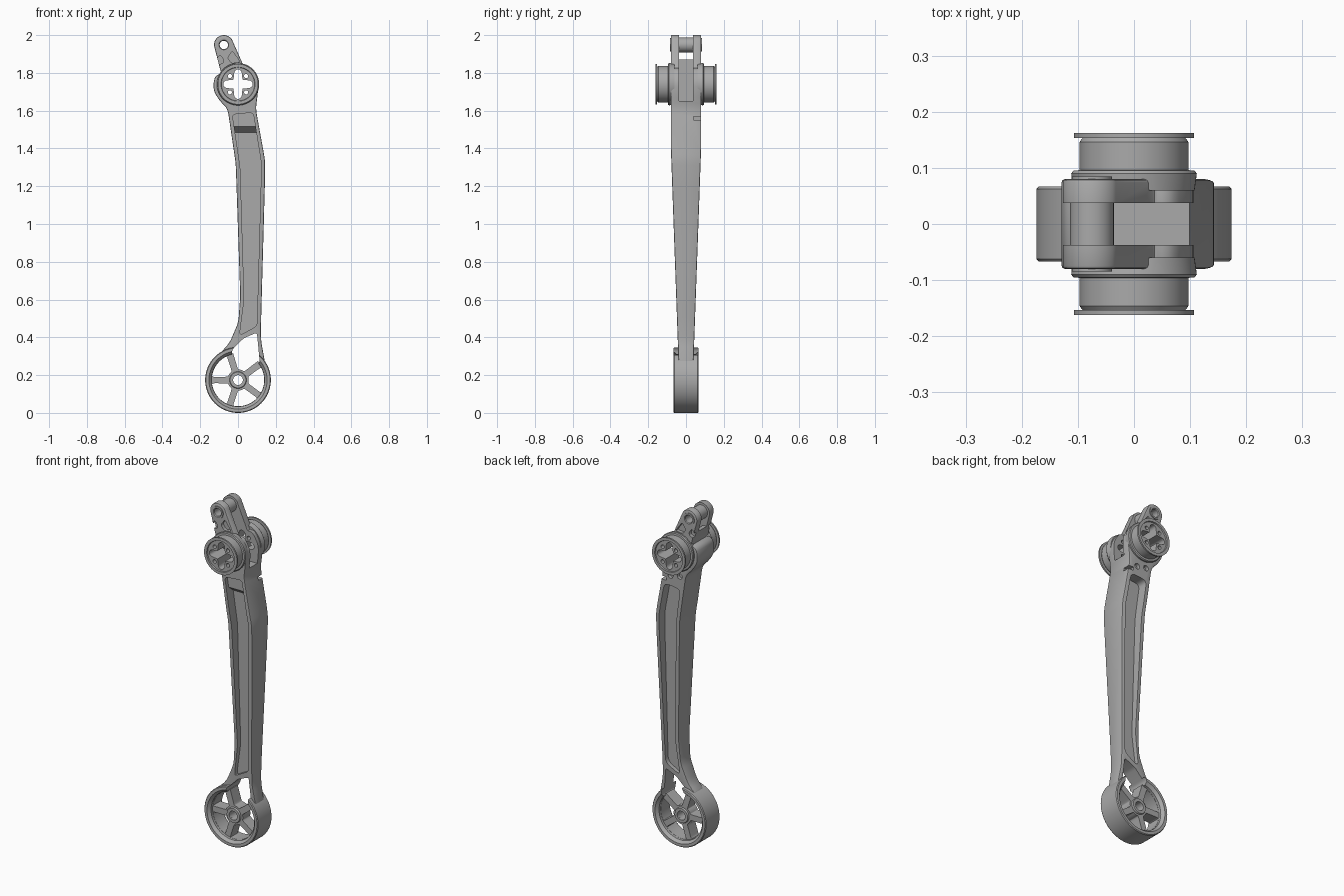
import bpy, bmesh, math
from mathutils import Vector

cube = bpy.data.objects.get("Cube")
if cube:
    bpy.data.objects.remove(cube, do_unlink=True)

metal = bpy.data.materials.new("grey_metal")
metal.use_nodes = True
metal.diffuse_color = (0.4, 0.4, 0.4, 1)
metal.node_tree.nodes["Principled BSDF"].inputs["Base Color"].default_value = (0.4, 0.4, 0.4, 1)

WHEEL = (0, 0.174)
DRUM = (0, 1.74)
EAR = (-0.075, 1.948)


def finish(name, bm):
    bmesh.ops.remove_doubles(bm, verts=bm.verts, dist=1e-5)
    bmesh.ops.recalc_face_normals(bm, faces=bm.faces)
    mesh = bpy.data.meshes.new(name)
    bm.to_mesh(mesh)
    bm.free()
    mesh.materials.append(metal)
    ob = bpy.data.objects.new(name, mesh)
    bpy.context.collection.objects.link(ob)
    return ob


def arc(centre, r, a0, a1, n):
    angles = [math.radians(a0 + (a1 - a0) * i / n) for i in range(n + 1)]
    return [(centre[0] + r * math.cos(a), centre[1] + r * math.sin(a)) for a in angles]


def rounded(points, d, n=4):
    # swap each corner for a short curve
    out = []
    pts = [Vector(p) for p in points]
    for i, p in enumerate(pts):
        a, b = pts[i - 1] - p, pts[(i + 1) % len(pts)] - p
        s = p + a.normalized() * min(d, a.length * 0.45)
        e = p + b.normalized() * min(d, b.length * 0.45)
        for k in range(n + 1):
            t = k / n
            out.append(s * (1 - t) ** 2 + p * 2 * t * (1 - t) + e * t * t)
    return out


def prism(name, outline, y0, y1, cuts=(), shape=None):
    # xz outline swept along y; shape(z, y) moves the y of each vertex
    bm = bmesh.new()
    face = bm.faces.new([bm.verts.new((x, y0, z)) for x, z in outline])
    swept = bmesh.ops.extrude_face_region(bm, geom=[face])["geom"]
    for v in swept:
        if isinstance(v, bmesh.types.BMVert):
            v.co.y = y1
    for z in cuts:
        bmesh.ops.bisect_plane(bm, geom=bm.verts[:] + bm.edges[:] + bm.faces[:],
                               plane_co=(0, 0, z), plane_no=(0, 0, 1))
    if shape:
        for v in bm.verts:
            v.co.y = shape(v.co.z, v.co.y)
    return finish(name, bm)


def lathe(name, centre, profile, n=64):
    # closed (radius, y) profile turned about the y axis
    bm = bmesh.new()
    rings = []
    for i in range(n):
        a = 2 * math.pi * i / n
        rings.append([bm.verts.new((centre[0] + r * math.cos(a), y, centre[1] + r * math.sin(a)))
                      for r, y in profile])
    for i in range(n):
        p, q = rings[i - 1], rings[i]
        for j in range(len(profile)):
            if profile[j - 1][0] + profile[j][0] > 0:
                bm.faces.new((p[j - 1], p[j], q[j], q[j - 1]))
    bmesh.ops.dissolve_degenerate(bm, edges=bm.edges, dist=1e-6)
    return finish(name, bm)


def rod(name, centre, r, y0, y1, n=32):
    return prism(name, arc(centre, r, 0, 360 - 360 / n, n - 1), y0, y1)


def box(x0, x1, y0, y1, z0, z1):
    return prism("cutter", [(x0, z0), (x1, z0), (x1, z1), (x0, z1)], y0, y1)


def apply(ob, mod):
    bpy.context.view_layer.objects.active = ob
    bpy.ops.object.modifier_apply(modifier=mod.name)


def cut(ob, cutters):
    for c in cutters:
        c.hide_render = True
        mod = ob.modifiers.new("cut", "BOOLEAN")
        mod.operation, mod.solver, mod.object = "DIFFERENCE", "EXACT", c
        apply(ob, mod)
        bpy.data.objects.remove(c, do_unlink=True)


def drum_holes():
    # rounded cross and four bolt holes
    cross = []
    for k in range(4):
        c, s = math.cos(k * math.pi / 2), math.sin(k * math.pi / 2)
        for x, z in [(0.024, 0.024)] + arc((0, 0.058), 0.02, 0, 180, 8):
            cross.append((x * c - z * s, DRUM[1] + x * s + z * c))
    holes = [prism("cutter", cross, -0.3, 0.3)]
    for a in range(45, 360, 90):
        holes.append(rod("cutter", arc(DRUM, 0.061, a, a, 1)[0], 0.011, -0.3, 0.3, 16))
    return holes


def opening():
    return prism("cutter", rounded([(0.1, 0.425), (0.03, 0.395), (-0.03, 0.335), (-0.035, 0.29),
                                    (0.0, 0.21), (0.06, 0.21), (0.115, 0.27)], 0.012), -0.3, 0.3)


# Arm with its forked head
def taper(z, y):
    return y * (1 - 0.47 * max(0, 1.4 - z) / 1.05)


left = [(-0.118, 1.79), (-0.13, 1.75), (-0.128, 1.7), (-0.095, 1.65), (-0.055, 1.61), (-0.012, 1.32),
        (0.012, 0.62), (0.002, 0.48), (-0.045, 0.37), (-0.1, 0.31)]
right = [(0.0, 0.25), (0.15, 0.23), (0.122, 0.38), (0.122, 0.48), (0.143, 1.24), (0.143, 1.34), (0.094, 1.61), (0.106, 1.7),
         (0.106, 1.76), (0.065, 1.83)]
arm = prism("arm", rounded(left + right, 0.03) + arc(EAR, 0.052, 35, 185, 16),
            -0.08, 0.08, [1.4], taper)
bevel = arm.modifiers.new("edge", "BEVEL")
bevel.width, bevel.segments, bevel.limit_method, bevel.angle_limit = 0.006, 2, "ANGLE", math.radians(60)
apply(arm, bevel)

pocket_sides = [(0.012, 1.3), (0.033, 0.6), (0.008, 0.41), (0.1, 0.46), (0.122, 1.25), (0.122, 1.33)]
front = rounded([(-0.03, 1.58)] + pocket_sides + [(0.08, 1.59)], 0.02)
back = rounded([(-0.018, 1.52)] + pocket_sides + [(0.085, 1.53)], 0.03)
cutters = [
    prism("cutter", front, -0.3, -0.022, [1.485, 1.515],
          lambda z, y: -0.058 if z > 1.5 and y > -0.1 else y),
    prism("cutter", back, 0.022, 0.3),
    box(-0.085, 0.3, -0.037, 0.037, 1.65, 2.1),
    box(-0.3, 0.3, -0.037, 0.037, 1.87, 2.1),
    box(0.07, 0.3, 0.04, 0.2, 1.55, 1.57),
    rod("cutter", WHEEL, 0.15, -0.3, 0.3, 64),
    rod("cutter", EAR, 0.022, -0.3, 0.3),
    rod("cutter", (-0.015, 1.595), 0.016, 0.06, 0.3, 24),
    rod("cutter", (0.045, 1.585), 0.016, 0.06, 0.3, 24),
    opening(),
] + drum_holes()
webs = [[(-0.108, 1.88), (-0.11, 1.845), (-0.08, 1.85), (-0.075, 1.87), (-0.095, 1.895)],
        [(-0.055, 1.88), (-0.03, 1.915), (0.012, 1.858), (-0.035, 1.852)]]
for side in (-1, 1):
    for web in webs:
        cutters.append(prism("cutter", rounded(web, 0.01), side * 0.06, side * 0.3))
cut(arm, cutters)

# Pin and collars at the top fork
pin = lathe("fork_pin", EAR, [(0.022, -0.04), (0.039, -0.04), (0.039, 0.04), (0.022, 0.04)], 40)
for name, side in (("front", -1), ("back", 1)):
    lathe(name + "_pin_collar", EAR,
          [(r, side * y) for r, y in ((0.022, 0.07), (0.036, 0.07), (0.036, 0.085), (0.026, 0.085), (0.022, 0.08))], 40)

# Flanged drums on both sides of the head
drum_profile = [(0, 0.06), (0.108, 0.06), (0.112, 0.09), (0.108, 0.095), (0.097, 0.096), (0.097, 0.146),
                (0.092, 0.153), (0.107, 0.153), (0.107, 0.162), (0.09, 0.162), (0.088, 0.155), (0, 0.155)]
for name, side in (("front", -1), ("back", 1)):
    drum = lathe(name + "_drum", DRUM, [(r, side * y) for r, y in drum_profile])
    cut(drum, drum_holes())

# Wheel rim, broken where the arm opens into it
rim = lathe("wheel_rim", WHEEL, [(0.14, -0.05), (0.15, -0.062), (0.154, -0.067), (0.17, -0.067), (0.174, -0.062),
                                 (0.174, 0.062), (0.17, 0.067), (0.154, 0.067), (0.15, 0.062), (0.14, 0.05)], 80)
cut(rim, [opening()])

# Five spokes and hub
spokes = rod("wheel_spokes", WHEEL, 0.145, -0.035, 0.035, 64)
holes = [rod("cutter", WHEEL, 0.026, -0.3, 0.3)]
for k in range(5):
    a = 72 * (k + 1)
    reach = 0.16 if k == 0 else 0.139
    holes.append(prism("cutter", rounded(arc(WHEEL, reach, a - 29, a + 29, 10)
                                         + arc(WHEEL, 0.056, a + 18, a - 18, 4), 0.015), -0.3, 0.3))
cut(spokes, holes)
lathe("wheel_hub", WHEEL, [(0.026, -0.045), (0.042, -0.045), (0.045, -0.04), (0.045, 0.04),
                           (0.042, 0.045), (0.026, 0.045)], 40)

# Smooth shading with crisp edges
bpy.ops.object.select_all(action="DESELECT")
for ob in bpy.data.objects:
    if ob.type == "MESH" and metal.name in ob.data.materials:
        ob.select_set(True)
        bpy.context.view_layer.objects.active = ob
bpy.ops.object.shade_smooth_by_angle(angle=math.radians(30))
